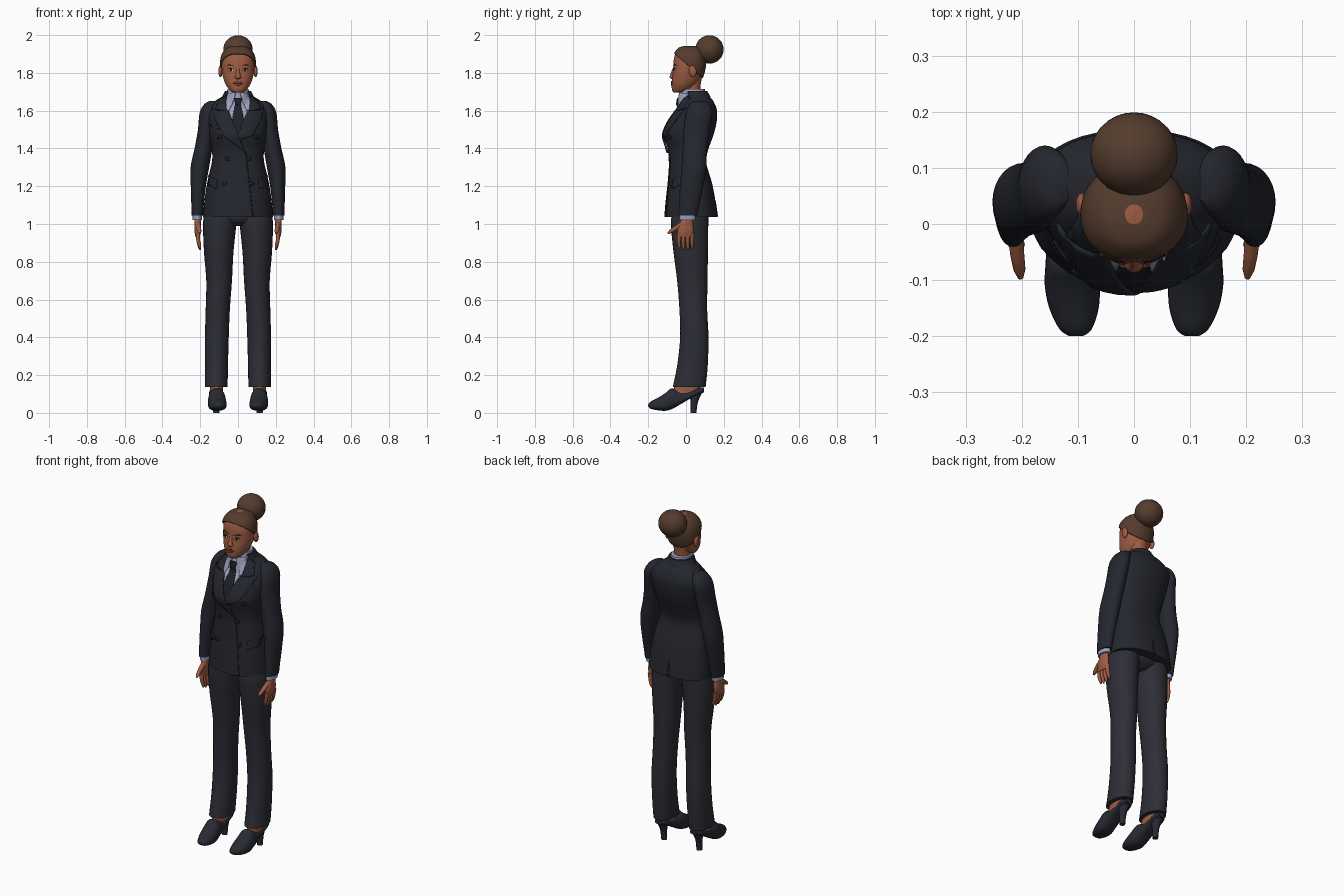
import bpy, bmesh, math
from mathutils import Matrix, Vector
from mathutils.bvhtree import BVHTree

default = bpy.data.objects.get("Cube")
if default:
    bpy.data.objects.remove(default, do_unlink=True)


def material(name, r, g, b):
    mat = bpy.data.materials.new(name)
    mat.use_nodes = True
    mat.diffuse_color = (r, g, b, 1)
    shader = mat.node_tree.nodes["Principled BSDF"]
    shader.inputs["Base Color"].default_value = (r, g, b, 1)
    shader.inputs["Roughness"].default_value = .8
    return mat


JACKET = material("jacket charcoal", .018, .02, .028)
TROUSER = material("trouser charcoal", .026, .027, .037)
TRIM = material("tie and button black", .013, .014, .021)
SHIRT = material("shirt pale blue", .33, .35, .5)
SKIN = material("warm brown skin", .34, .108, .055)
HAIR = material("brown hair", .09, .045, .027)
SHOE = material("shoe charcoal", .021, .023, .032)
LIP = material("lip brown", .2, .06, .04)
DARK = material("brow dark brown", .03, .014, .01)
WHITE = material("eye white", .5, .45, .42)


def add_mesh(name, bm, mat):
    """Turn a bmesh into a smooth object with sharp edges kept."""
    me = bpy.data.meshes.new(name)
    bm.to_mesh(me)
    bm.free()
    me.materials.append(mat)
    me.shade_smooth()
    me.set_sharp_from_angle(angle=math.radians(42))
    ob = bpy.data.objects.new(name, me)
    bpy.context.collection.objects.link(ob)
    return ob


def thicken(ob, amount):
    mod = ob.modifiers.new("thickness", "SOLIDIFY")
    mod.thickness = amount
    mod.offset = -1


def smooth_rings(rings, steps):
    """Catmull-Rom interpolation of the ring values."""
    vs = [Vector(r) for r in rings]
    out = []
    for i in range(len(vs) - 1):
        a, b, c, d = vs[max(i - 1, 0)], vs[i], vs[i + 1], vs[min(i + 2, len(vs) - 1)]
        for k in range(steps):
            t = k / steps
            out.append(b + (c - a) * (t / 2) + (a * 2 - b * 5 + c * 4 - d) * (t * t / 2)
                       + (b * 3 - a - c * 3 + d) * (t ** 3 / 2))
    return out + [vs[-1]]


def loft(name, rings, mat, side=1, axis="z", mid=.5, square=1, sides=28, grow=0, cut=None):
    """Rings are (position on axis, centre x, half width, low, high)."""
    bm = bmesh.new()
    loops = []
    for t, cx, rx, lo, hi in smooth_rings(rings, 4):
        lo, hi, rx = lo - grow, hi + grow, rx + grow
        m = lo + mid * (hi - lo)
        loop = []
        for i in range(sides):
            a = math.tau * i / sides
            c, s = (math.copysign(abs(f) ** square, f) for f in (math.cos(a), math.sin(a)))
            x, w = side * (cx + rx * c), m + s * (hi - m if s > 0 else m - lo)
            loop.append(bm.verts.new((x, w, t) if axis == "z" else (x, t, w)))
        loops.append(loop)
    for p, q in zip(loops, loops[1:]):
        for i in range(sides):
            j = (i + 1) % sides
            bm.faces.new((p[i], p[j], q[j], q[i]))
    bm.faces.new(loops[0])
    bm.faces.new(loops[-1])
    bmesh.ops.recalc_face_normals(bm, faces=bm.faces)
    if cut:
        bmesh.ops.bisect_plane(bm, geom=bm.verts[:] + bm.edges[:] + bm.faces[:],
                               plane_co=cut[0], plane_no=cut[1], clear_inner=True)
    ob = add_mesh(name, bm, mat)
    if cut:
        thicken(ob, .01)
    return ob


def surface(ob):
    return BVHTree.FromPolygons([v.co for v in ob.data.vertices],
                                [p.vertices for p in ob.data.polygons])


def plate(name, outline, mat, hosts, lift=.004, facing=-1, side=1):
    """Thin panel drawn as x, z points and draped on host surfaces."""
    bm = bmesh.new()
    face = bm.faces.new([bm.verts.new((side * x, 0, z)) for x, z in outline])
    face.normal_update()
    if face.normal.y * facing < 0:
        bmesh.ops.reverse_faces(bm, faces=[face])
    for axis in (0, 2):
        values = [v.co[axis] for v in bm.verts]
        count = int((max(values) - min(values)) / .012)
        for k in range(1, count + 1):
            co, no = Vector(), Vector()
            co[axis] = min(values) + k * .012
            no[axis] = 1
            bmesh.ops.bisect_plane(bm, geom=bm.verts[:] + bm.edges[:] + bm.faces[:],
                                   plane_co=co, plane_no=no)
    for v in bm.verts:
        hits = [h.ray_cast(Vector((v.co.x, facing, v.co.z)), Vector((0, -facing, 0)))[0]
                for h in hosts]
        hits = [h.y * facing for h in hits if h]
        if hits:
            v.co.y = facing * (max(hits) + lift)
        else:
            near, normal = hosts[0].find_nearest(v.co)[:2]
            v.co = near + normal * lift
    thicken(add_mesh(name, bm, mat), min(lift + .003, .0095))


def disc(x, z, r, squash=1, n=12):
    return [(x + r * math.cos(math.tau * i / n), z + squash * r * math.sin(math.tau * i / n))
            for i in range(n)]


def ball(name, loc, scale, mat, tilt=0):
    bm = bmesh.new()
    bmesh.ops.create_uvsphere(bm, u_segments=28, v_segments=16, radius=1,
                              matrix=Matrix.LocRotScale(Vector(loc), Matrix.Rotation(tilt, 3, "X"), Vector(scale)))
    add_mesh(name, bm, mat)


def tubes(name, paths, mat, radius):
    """Tapered fingers as bevelled curves."""
    cu = bpy.data.curves.new(name, "CURVE")
    cu.dimensions = "3D"
    cu.bevel_depth, cu.bevel_resolution, cu.use_fill_caps = radius, 3, True
    cu.materials.append(mat)
    for path in paths:
        sp = cu.splines.new("POLY")
        sp.points.add(len(path) - 1)
        for k, (pt, co) in enumerate(zip(sp.points, path)):
            pt.co = (*co, 1)
            pt.radius = (1.1, 1, .85, .4)[k]
    bpy.context.collection.objects.link(bpy.data.objects.new(name, cu))


# Jacket body, shirt collar and neck
body = surface(loft("jacket_body", [
    (1.037, 0, .186, -.115, .168), (1.12, 0, .178, -.108, .156), (1.22, 0, .163, -.097, .137),
    (1.33, 0, .138, -.09, .106), (1.4, 0, .139, -.097, .12), (1.47, 0, .153, -.115, .145),
    (1.54, 0, .163, -.09, .162), (1.6, 0, .165, -.052, .164), (1.645, 0, .13, -.027, .148),
    (1.675, 0, .082, -.015, .125), (1.69, 0, .062, -.01, .108)],
    JACKET, mid=.58, square=.88, sides=40))
collar = surface(loft("shirt_collar", [
    (1.62, 0, .072, -.045, .112), (1.67, 0, .064, -.036, .108), (1.715, 0, .056, -.024, .1)], SHIRT))
loft("jacket_collar", [(1.64, 0, .1, -.04, .142), (1.675, 0, .083, -.035, .128),
     (1.705, 0, .068, -.03, .112)], JACKET, cut=((0, .015, 1.68), (0, 1, .3)))
loft("neck", [(1.65, 0, .046, -.014, .08), (1.72, 0, .045, -.01, .076), (1.78, 0, .048, 0, .085)], SKIN)

# Shirt front, tie, lapels and jacket details
both = [body, collar]
plate("shirt_front", [(-.062, 1.665), (.062, 1.665), (.05, 1.585), (0, 1.5), (-.05, 1.585)], SHIRT, both, .003)
plate("tie_blade", [(-.014, 1.64), (.014, 1.64), (.032, 1.55), (.02, 1.46), (-.02, 1.46), (-.032, 1.55)], TRIM, both, .006)
plate("tie_knot", [(-.022, 1.668), (.022, 1.668), (.014, 1.63), (-.014, 1.63)], TRIM, both, .011)
for s, tag in ((1, "left"), (-1, "right")):
    plate(f"{tag}_collar_wing", [(.012, 1.7), (.058, 1.69), (.066, 1.63), (.054, 1.585), (.022, 1.66)],
          SHIRT, both, .009, side=s)
    plate(f"{tag}_upper_lapel", [(.066, 1.682), (.1, 1.66), (.122, 1.61), (.06, 1.598)], JACKET, [body], .01, side=s)
    point = (-.012, 1.44) if s > 0 else (-.042, 1.375)
    plate(f"{tag}_lapel", [(.052, 1.605), (.105, 1.6), (.138, 1.615), (.122, 1.55), (.075, 1.465), point, (.005, 1.48)],
          JACKET, [body], .009 if s > 0 else .013, side=s)
    plate(f"{tag}_pocket_flap", [(.113, 1.235), (.156, 1.252), (.158, 1.205), (.115, 1.188)], JACKET, [body], .008, side=s)
    for x, z in ((.1, 1.46), (.058, 1.345), (.073, 1.215)):
        plate(f"{tag}_button", disc(x, z, .012), TRIM, [body], .008, side=s)
plate("front_edge", [(.04, 1.38), (.045, 1.38), (.082, 1.04), (.077, 1.04)], TRIM, [body], .003)
plate("breast_pocket", [(-.145, 1.53), (-.1, 1.515), (-.1, 1.5), (-.145, 1.515)], JACKET, [body], .006)
plate("back_vent", [(-.003, 1.12), (.003, 1.12), (.005, 1.04), (-.005, 1.04)], TRIM, [body], .002, facing=1)

# Arms, hands, legs and shoes
for s, tag in ((1, "left"), (-1, "right")):
    loft(f"{tag}_sleeve", [
        (1.652, .128, .02, .04, .1), (1.635, .142, .036, .02, .125), (1.59, .159, .044, 0, .14),
        (1.5, .168, .044, -.012, .126), (1.4, .183, .047, -.018, .112), (1.3, .202, .049, -.024, .107),
        (1.2, .21, .04, -.032, .092), (1.1, .214, .033, -.038, .07), (1.045, .215, .03, -.041, .06)], JACKET, s)
    loft(f"{tag}_cuff", [(1.06, .215, .025, -.036, .052), (1.022, .215, .025, -.035, .05)], SHIRT, s)
    loft(f"{tag}_palm", [(1.04, .214, .017, -.018, .034), (1, .213, .018, -.034, .038),
         (.965, .214, .017, -.045, .04), (.93, .213, .011, -.044, .036)], SKIN, s)
    fingers = []
    for i in range(4):
        y, tip = -.036 + .023 * i, .858 + .008 * abs(i - 1.5)
        fingers.append([(s * .213, y, .95), (s * .21, y - .002, .91), (s * .203, y, tip + .015), (s * .2, y, tip)])
    tubes(f"{tag}_fingers", fingers, SKIN, .0105)
    tubes(f"{tag}_thumb", [[(s * .211, -.02, 1), (s * .208, -.055, .978), (s * .204, -.082, .96),
                            (s * .202, -.096, .95)]], SKIN, .0125)
    loft(f"{tag}_trouser_leg", [
        (1.07, .092, .084, -.07, .12), (1, .097, .088, -.08, .118), (.85, .102, .078, -.066, .116),
        (.7, .1, .068, -.047, .114), (.55, .107, .064, -.035, .112), (.4, .112, .063, -.031, .119),
        (.25, .114, .061, -.047, .115), (.137, .115, .06, -.07, .104)], TROUSER, s)
    loft(f"{tag}_ankle", [(.095, .114, .033, -.07, .07), (.16, .114, .035, -.058, .08)], SKIN, s)
    loft(f"{tag}_shoe", [
        (-.2, .103, .012, .034, .045), (-.187, .104, .029, .022, .06), (-.15, .107, .044, .014, .079),
        (-.11, .11, .049, .011, .104), (-.075, .112, .046, .02, .13), (-.03, .114, .041, .045, .114),
        (.03, .115, .038, .08, .12), (.07, .115, .036, .1, .134), (.094, .115, .022, .108, .134)],
        SHOE, s, axis="y", mid=.35, square=.85)
    loft(f"{tag}_heel", [(0, .115, .016, .024, .055), (.06, .115, .019, .024, .064),
         (.118, .115, .032, .012, .092)], SHOE, s)
loft("trouser_seat", [(.99, 0, .06, -.03, .07), (1.02, 0, .14, -.065, .11), (1.08, 0, .16, -.075, .12)], TROUSER)

# Head, hair and bun
HEAD = [(1.697, 0, .028, -.066, -.015), (1.71, 0, .045, -.074, .025), (1.74, 0, .066, -.076, .06),
        (1.78, 0, .08, -.073, .083), (1.82, 0, .086, -.068, .094), (1.86, 0, .086, -.066, .098),
        (1.9, 0, .077, -.056, .09), (1.932, 0, .05, -.032, .07), (1.943, 0, .016, 0, .035)]
face = surface(loft("head", HEAD, SKIN, sides=36, square=.92))
loft("hair", HEAD, HAIR, sides=36, square=.92, grow=.009, cut=((0, -.07, 1.908), (0, .85, 1)))
ball("hair_bun", (0, .124, 1.924), (.078, .075, .075), HAIR, tilt=.4)
loft("nose", [(1.766, 0, .012, -.074, -.05), (1.777, 0, .018, -.087, -.05), (1.8, 0, .011, -.08, -.05),
     (1.832, 0, .008, -.067, -.05)], SKIN, sides=16)
plate("upper_lip", [(-.028, 1.745), (-.008, 1.756), (.008, 1.756), (.028, 1.745)], LIP, [face], .005)
plate("lower_lip", [(-.027, 1.744), (.027, 1.744), (.011, 1.734), (-.011, 1.734)], LIP, [face], .004)
for s, tag in ((1, "left"), (-1, "right")):
    ball(f"{tag}_ear", (s * .093, .035, 1.808), (.011, .02, .031), SKIN, tilt=.15)
    plate(f"{tag}_eye", disc(.037, 1.816, .016, .4), WHITE, [face], .002, side=s)
    plate(f"{tag}_iris", disc(.037, 1.816, .0065), DARK, [face], .003, side=s)
    plate(f"{tag}_eyelid", [(.018, 1.818), (.037, 1.827), (.056, 1.821), (.037, 1.822)], DARK, [face], .004, side=s)
    plate(f"{tag}_brow", [(.016, 1.836), (.045, 1.846), (.063, 1.838), (.045, 1.841)], DARK, [face], .003, side=s)
